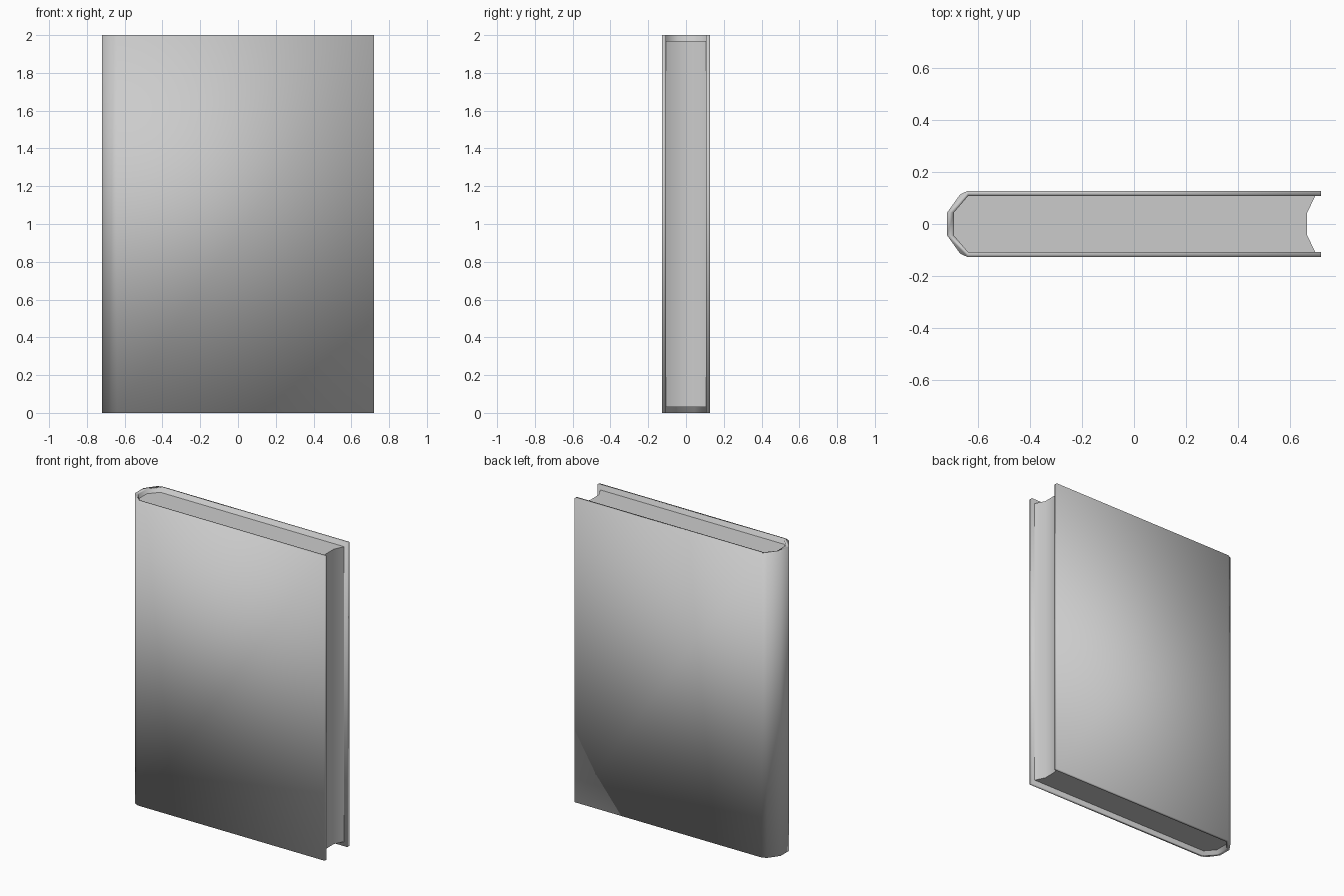
import bpy
import bmesh
import math

if "Cube" in bpy.data.objects:
    bpy.data.objects.remove(bpy.data.objects["Cube"], do_unlink=True)

grey = bpy.data.materials.new("plain_grey")
grey.use_nodes = True
colour = (0.6, 0.6, 0.6, 1)
grey.diffuse_color = colour
grey.node_tree.nodes["Principled BSDF"].inputs["Base Color"].default_value = colour


def mirrored(points):
    """Continue a half profile with its reflection in y."""
    return points + [(x, -y) for x, y in reversed(points)]


def extrude_profile(name, profile, bottom, top, smooth_angle):
    bm = bmesh.new()
    face = bm.faces.new([bm.verts.new((x, y, bottom)) for x, y in profile])
    result = bmesh.ops.extrude_face_region(bm, geom=[face], use_keep_orig=True)
    verts = [g for g in result["geom"] if isinstance(g, bmesh.types.BMVert)]
    bmesh.ops.translate(bm, verts=verts, vec=(0, 0, top - bottom))
    bmesh.ops.recalc_face_normals(bm, faces=bm.faces)
    mesh = bpy.data.meshes.new(name)
    bm.to_mesh(mesh)
    bm.free()
    mesh.materials.append(grey)
    obj = bpy.data.objects.new(name, mesh)
    bpy.context.collection.objects.link(obj)
    bpy.ops.object.select_all(action="DESELECT")
    obj.select_set(True)
    bpy.context.view_layer.objects.active = obj
    bpy.ops.object.shade_smooth_by_angle(angle=math.radians(smooth_angle))
    return obj


# Cover: one wrapped sheet with a rounded spine, softly shaded all over
outer = mirrored([(0.72, 0.128), (-0.64, 0.128), (-0.67, 0.114), (-0.72, 0.044)])
inner = mirrored([(0.72, 0.107), (-0.64, 0.107), (-0.694, 0.044)])
extrude_profile("cover", outer + inner[::-1], 0, 2, 180)

# Page block: fills the cover, with a hollowed fore edge
pages = mirrored([(0.698, 0.107), (-0.64, 0.107), (-0.694, 0.044)])
fore_edge = [(0.667, -0.044), (0.667, 0.044)]
extrude_profile("pages", pages + fore_edge, 0.03, 1.97, 60)
